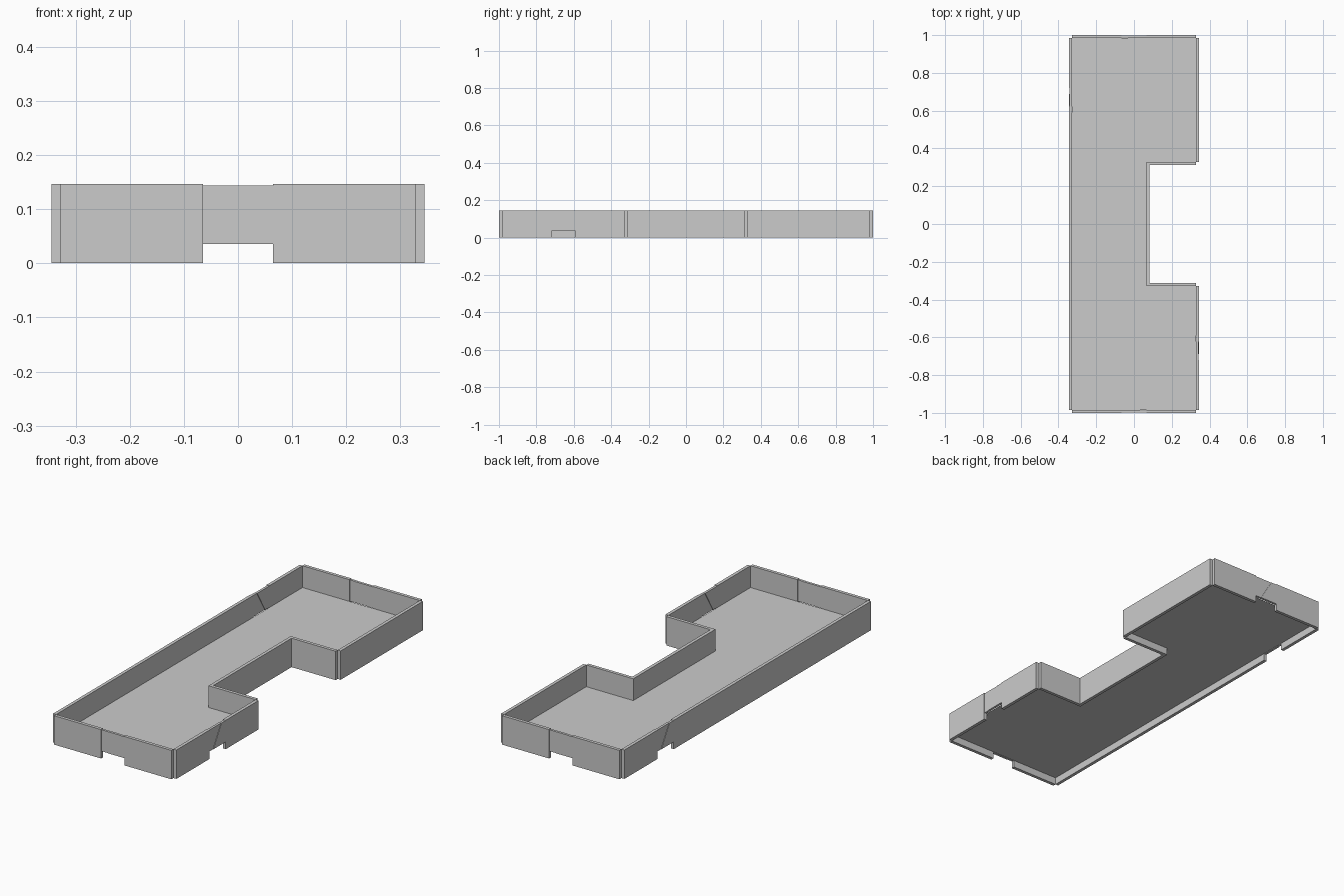
import bpy, bmesh
from math import radians
from mathutils import Matrix

if "Cube" in bpy.data.objects:
    bpy.data.objects.remove(bpy.data.objects["Cube"])

H = 0.146        # wall height
FZ = 0.036       # floor level and door opening height
T = 0.0165       # wall thickness
X, Y = 0.328, 0.9835   # floor half extents
NX, NY = 0.065, 0.328  # notch corner
DOOR = 0.065     # half door width
DC = 0.655       # door centre on the long sides


def prism(name, outline, depth, matrix=Matrix()):
    """Extrude an outline of 3D points along a vector."""
    bm = bmesh.new()
    face = bm.faces.new([bm.verts.new(p) for p in outline])
    if any(depth):
        new = bmesh.ops.extrude_face_region(bm, geom=[face])["geom"]
        bmesh.ops.translate(bm, vec=depth, verts=[v for v in new if isinstance(v, bmesh.types.BMVert)])
    bm.transform(matrix)
    bmesh.ops.recalc_face_normals(bm, faces=bm.faces)
    me = bpy.data.meshes.new(name)
    bm.to_mesh(me)
    bm.free()
    ob = bpy.data.objects.new(name, me)
    bpy.context.collection.objects.link(ob)
    return ob


def box(name, x0, x1, y0, y1):
    return prism(name, [(x0, y0, 0), (x1, y0, 0), (x1, y1, 0), (x0, y1, 0)], (0, 0, H))


def lintel(name, x, y, angle):
    """Two-piece panel over a door opening, split on a diagonal; outside is local -y."""
    m = Matrix.Translation((x, y, 0)) @ Matrix.Rotation(radians(angle), 4, 'Z')
    top, s = H - 0.002, DOOR / 2
    prism(name + "_left", [(-DOOR, -T + 0.003, FZ), (-s, -T + 0.003, FZ),
                           (s, -T + 0.003, top), (-DOOR, -T + 0.003, top)], (0, T - 0.004, 0), m)
    prism(name + "_right", [(-s, -T + 0.001, FZ), (DOOR, -T + 0.001, FZ),
                            (DOOR, -T + 0.001, top), (s, -T + 0.001, top)], (0, T - 0.004, 0), m)


# Raised floor sheet with the side notch
prism("floor", [(-X, -Y, FZ), (X, -Y, FZ), (X, -NY, FZ), (NX, -NY, FZ),
                (NX, NY, FZ), (X, NY, FZ), (X, Y, FZ), (-X, Y, FZ)], (0, 0, 0))

# End walls and notch returns, mirrored front to back
for side, s in (("front", -1), ("back", 1)):
    ya, yb = sorted((s * Y, s * (Y + T)))
    box(side + "_wall_left", -X, -DOOR, ya, yb)
    box(side + "_wall_right", DOOR, X, ya, yb)
    ya, yb = sorted((s * NY, s * (NY - T)))
    box(side + "_notch_return", NX, X, ya, yb)

# Long side walls, split where a door opens
box("left_wall_front", -X - T, -X, -Y, DC - DOOR)
box("left_wall_back", -X - T, -X, DC + DOOR, Y)
box("right_wall_corner", X, X + T, -Y, -DC - DOOR)
box("right_wall_middle", X, X + T, -DC + DOOR, -NY)
box("right_wall_back", X, X + T, NY, Y)
box("notch_wall", NX, NX + T, -NY + T, NY - T)

# Panels above the four door openings
lintel("front_lintel", 0, -Y, 0)
lintel("right_lintel", X, -DC, 90)
lintel("back_lintel", 0, Y, 180)
lintel("left_lintel", -X, DC, 270)
